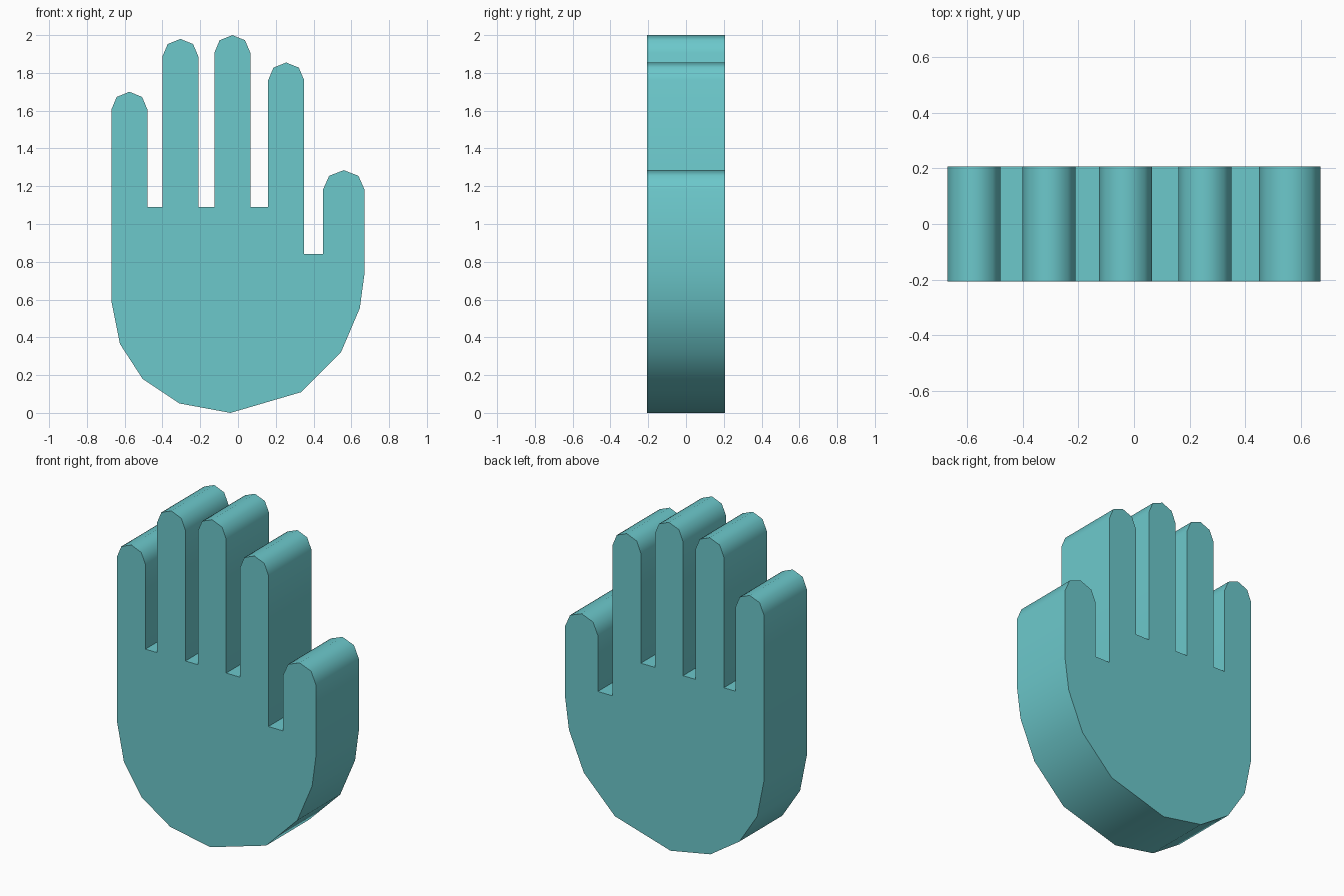
import bpy, bmesh, math

if "Cube" in bpy.data.objects:
    bpy.data.objects.remove(bpy.data.objects["Cube"])

HALF_DEPTH = 0.207

def fingertip(left, right, top, rise):
    """Rounded tip in four segments, listed from left to right."""
    mid, half = (left + right) / 2, (right - left) / 2
    return [(mid - half * math.cos(i * math.pi / 4),
             top - rise + rise * math.sin(i * math.pi / 4)) for i in range(5)]

# Fingers and thumb: left, right, top, tip height, floor of the gap that follows
digits = [
    (-0.67, -0.48, 1.70, 0.093, 1.09),
    (-0.40, -0.21, 1.98, 0.093, 1.09),
    (-0.125, 0.065, 2.00, 0.093, 1.09),
    (0.16, 0.35, 1.855, 0.093, 0.84),
    (0.45, 0.67, 1.285, 0.103, None),
]
outline = []
for i, (left, right, top, rise, gap) in enumerate(digits):
    outline += fingertip(left, right, top, rise)
    if gap is not None:
        outline += [(right, gap), (digits[i + 1][0], gap)]

# Rounded heel of the palm, right to left
outline += [(0.67, 0.74), (0.645, 0.555), (0.545, 0.32), (0.335, 0.11),
            (-0.04, 0.0), (-0.31, 0.05), (-0.505, 0.18), (-0.625, 0.365),
            (-0.67, 0.59)]

# Extrude the silhouette from front to back
bm = bmesh.new()
face = bm.faces.new([bm.verts.new((x, -HALF_DEPTH, z)) for x, z in outline])
result = bmesh.ops.extrude_face_region(bm, geom=[face], use_keep_orig=True)
moved = [g for g in result["geom"] if isinstance(g, bmesh.types.BMVert)]
bmesh.ops.translate(bm, verts=moved, vec=(0, 2 * HALF_DEPTH, 0))
bmesh.ops.recalc_face_normals(bm, faces=bm.faces[:])
mesh = bpy.data.meshes.new("open_hand")
bm.to_mesh(mesh)
bm.free()
hand = bpy.data.objects.new("open_hand", mesh)
bpy.context.collection.objects.link(hand)

# Teal material
mat = bpy.data.materials.new("teal")
mat.diffuse_color = (0.15, 0.58, 0.60, 1)
mat.use_nodes = True
mat.node_tree.nodes["Principled BSDF"].inputs["Base Color"].default_value = mat.diffuse_color
mesh.materials.append(mat)

# Smooth rims, sharp front and back edges
bpy.context.view_layer.objects.active = hand
hand.select_set(True)
bpy.ops.object.shade_smooth_by_angle(angle=math.radians(55))
